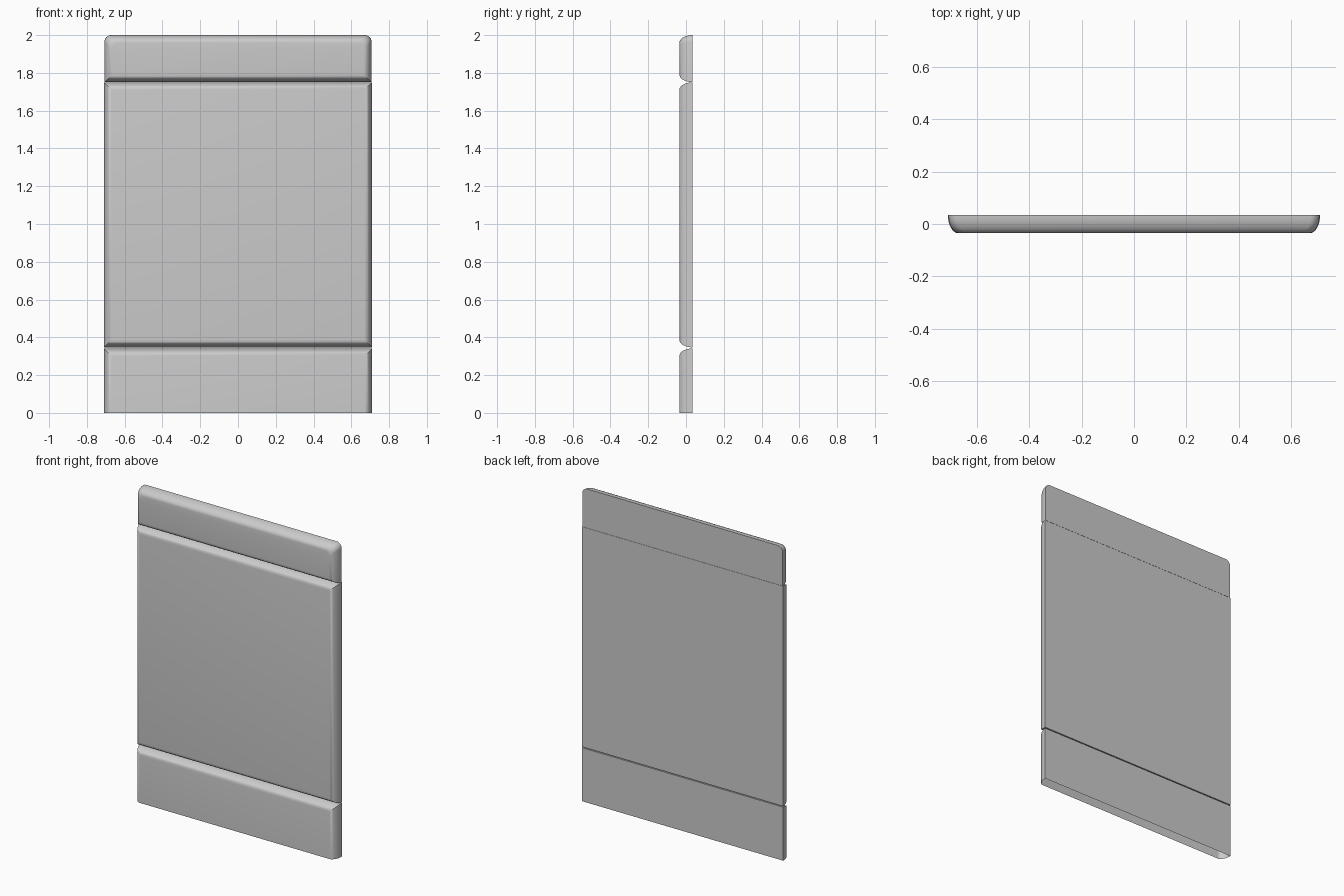
import bpy, bmesh, math

if "Cube" in bpy.data.objects:
    bpy.data.objects.remove(bpy.data.objects["Cube"])

BACK, DEPTH, ROUND, STEPS = 0.035, 0.07, 0.04, 10


def outline(hw, z0, z1, r):
    """Rectangle in XZ; the two upper corners are rounded when r > 0."""
    pts = [(-hw, z0), (hw, z0)]
    if r <= 0:
        return pts + [(hw, z1), (-hw, z1)]
    for cx, start in ((hw - r, 0), (r - hw, 90)):
        for i in range(7):
            a = math.radians(start + 15 * i)
            pts.append((cx + r * math.cos(a), z1 - r + r * math.sin(a)))
    return pts


def panel(name, hw, z0, z1, corner=0, flat_bottom=False):
    """Slab with a flat back and elliptically rounded front edges."""
    bm = bmesh.new()
    rings = []
    for i in range(STEPS + 1):
        a = math.pi / 2 * i / STEPS
        inset = ROUND * (1 - math.cos(a))
        y = BACK - DEPTH * math.sin(a)
        low = z0 if flat_bottom else z0 + inset
        pts = outline(hw - inset, low, z1 - inset, corner)
        rings.append([bm.verts.new((x, y, z)) for x, z in pts])
    n = len(rings[0])
    for r0, r1 in zip(rings, rings[1:]):
        for j in range(n):
            if flat_bottom and j == 0:
                continue  # underside is left open
            k = (j + 1) % n
            bm.faces.new((r0[j], r0[k], r1[k], r1[j]))
    bm.faces.new(rings[0][::-1])
    bm.faces.new(rings[-1])
    bmesh.ops.recalc_face_normals(bm, faces=bm.faces[:])
    mesh = bpy.data.meshes.new(name)
    bm.to_mesh(mesh)
    bm.free()
    ob = bpy.data.objects.new(name, mesh)
    bpy.context.collection.objects.link(ob)
    bpy.ops.object.select_all(action='DESELECT')
    ob.select_set(True)
    bpy.context.view_layer.objects.active = ob
    bpy.ops.object.shade_smooth_by_angle(angle=math.radians(35))
    return ob


# three stacked panels with grooves between them
panel("base_panel", 0.71, 0.0, 0.341, flat_bottom=True)
panel("middle_panel", 0.71, 0.347, 1.75)
panel("top_panel", 0.707, 1.751, 2.0, corner=0.035)
